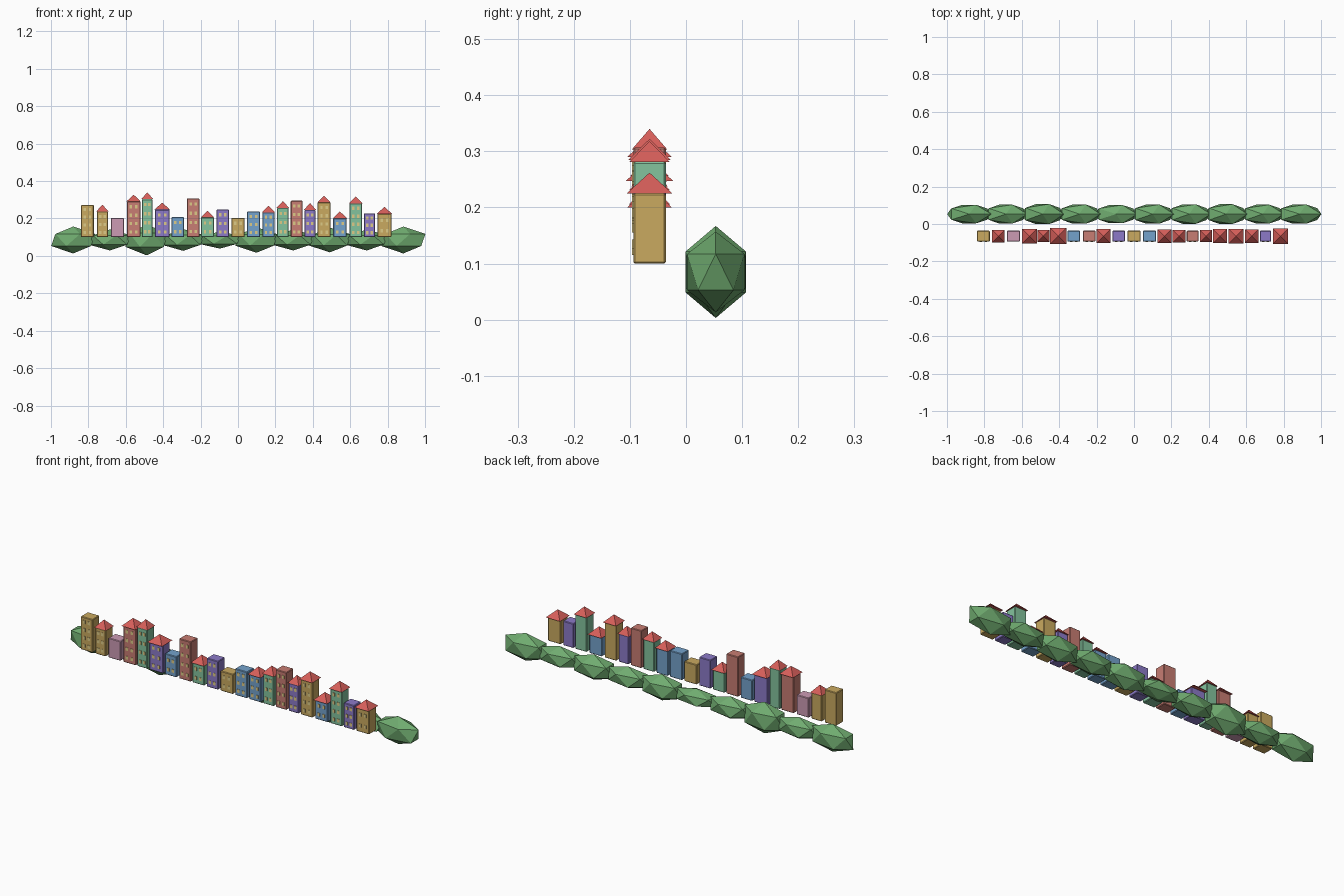
import bpy, bmesh, math
from mathutils import Matrix

if "Cube" in bpy.data.objects:
    bpy.data.objects.remove(bpy.data.objects["Cube"])


def srgb(r, g, b):
    def lin(c):
        c /= 255
        return c / 12.92 if c <= 0.04045 else ((c + 0.055) / 1.055) ** 2.4
    return (lin(r), lin(g), lin(b), 1)


def material(name, rgb):
    m = bpy.data.materials.new(name)
    m.diffuse_color = srgb(*rgb)
    m.use_nodes = True
    m.node_tree.nodes["Principled BSDF"].inputs["Base Color"].default_value = m.diffuse_color
    return m


MATS = {
    "ochre": material("ochre wall", (202, 170, 96)),
    "pink": material("pink wall", (204, 155, 180)),
    "red": material("brick wall", (200, 125, 115)),
    "green": material("mint wall", (132, 195, 158)),
    "purple": material("purple wall", (140, 122, 200)),
    "blue": material("blue wall", (116, 162, 204)),
    "roof": material("red roof", (215, 95, 90)),
    "window": material("window yellow", (222, 203, 135)),
    "leaf": material("leaf green", (112, 172, 112)),
}


def finish(bm, name, mat):
    mesh = bpy.data.meshes.new(name)
    bm.to_mesh(mesh)
    bm.free()
    mesh.materials.append(MATS[mat])
    ob = bpy.data.objects.new(name, mesh)
    bpy.context.collection.objects.link(ob)
    return ob


def add_box(bm, centre, size):
    bmesh.ops.create_cube(bm, size=1, matrix=Matrix.Translation(centre) @ Matrix.Diagonal((*size, 1)))


BASE, ROW_Y, DEPTH, ROOF_H = 0.10, -0.065, 0.058, 0.037

# x, width, top of wall, colour, has a pointed roof
HOUSES = [
    (-.805, .068, .272, "ochre", 0), (-.725, .060, .237, "ochre", 1),
    (-.645, .070, .202, "pink", 0), (-.558, .072, .290, "red", 1),
    (-.485, .058, .303, "green", 1), (-.405, .078, .247, "purple", 1),
    (-.322, .067, .208, "blue", 0), (-.240, .068, .307, "red", 0),
    (-.163, .068, .205, "green", 1), (-.082, .066, .248, "purple", 0),
    (.000, .072, .203, "ochre", 0), (.083, .070, .237, "blue", 0),
    (.163, .066, .231, "blue", 1), (.240, .062, .256, "green", 1),
    (.313, .062, .295, "red", 0), (.385, .058, .246, "purple", 1),
    (.460, .068, .285, "ochre", 1), (.545, .072, .200, "blue", 1),
    (.630, .066, .281, "green", 1), (.703, .060, .227, "purple", 0),
    (.783, .074, .225, "ochre", 1),
]

for i, (x, w, top, colour, pointed) in enumerate(HOUSES, 1):
    # walls with a slight chamfer
    h = top - BASE
    bm = bmesh.new()
    add_box(bm, (x, ROW_Y, BASE + h / 2), (w, DEPTH, h))
    bmesh.ops.bevel(bm, geom=bm.edges[:], offset=0.003, segments=1, affect='EDGES')
    finish(bm, f"house_{i}", colour)

    # pyramid roof
    if pointed:
        bm = bmesh.new()
        bmesh.ops.create_cone(
            bm, cap_ends=True, segments=4, radius1=w * 0.55 * math.sqrt(2), radius2=0, depth=ROOF_H,
            matrix=Matrix.Translation((x, ROW_Y, top + ROOF_H / 2)) @ Matrix.Rotation(math.pi / 4, 4, 'Z'))
        bmesh.ops.remove_doubles(bm, verts=bm.verts, dist=1e-5)
        finish(bm, f"roof_{i}", "roof")

    # two columns of window plates on the front
    if colour != "pink":
        bm = bmesh.new()
        rows = max(2, int(h / 0.042))
        for r in range(rows):
            for side in (-1, 1):
                add_box(bm, (x + side * w * 0.2, ROW_Y - DEPTH / 2, BASE + h * (r + 0.6) / (rows + 0.2)),
                        (0.013, 0.004, 0.017))
        finish(bm, f"windows_{i}", "window")

# hedge of low-poly bushes behind the houses: vertical and depth radius
BUSHES = [(.072, .058), (.056, .059), (.082, .063), (.058, .060), (.046, .057),
          (.068, .060), (.056, .061), (.066, .062), (.056, .059), (.072, .060)]
for i, (rz, ry) in enumerate(BUSHES):
    bm = bmesh.new()
    x = -0.881 + 1.765 * i / 9
    rx = 0.132 if i in (0, 9) else 0.127
    bmesh.ops.create_icosphere(
        bm, subdivisions=1, radius=1,
        matrix=Matrix.Translation((x, 0.053, 0.085)) @ Matrix.Diagonal((rx, ry, rz, 1)))
    finish(bm, f"bush_{i + 1}", "leaf")
